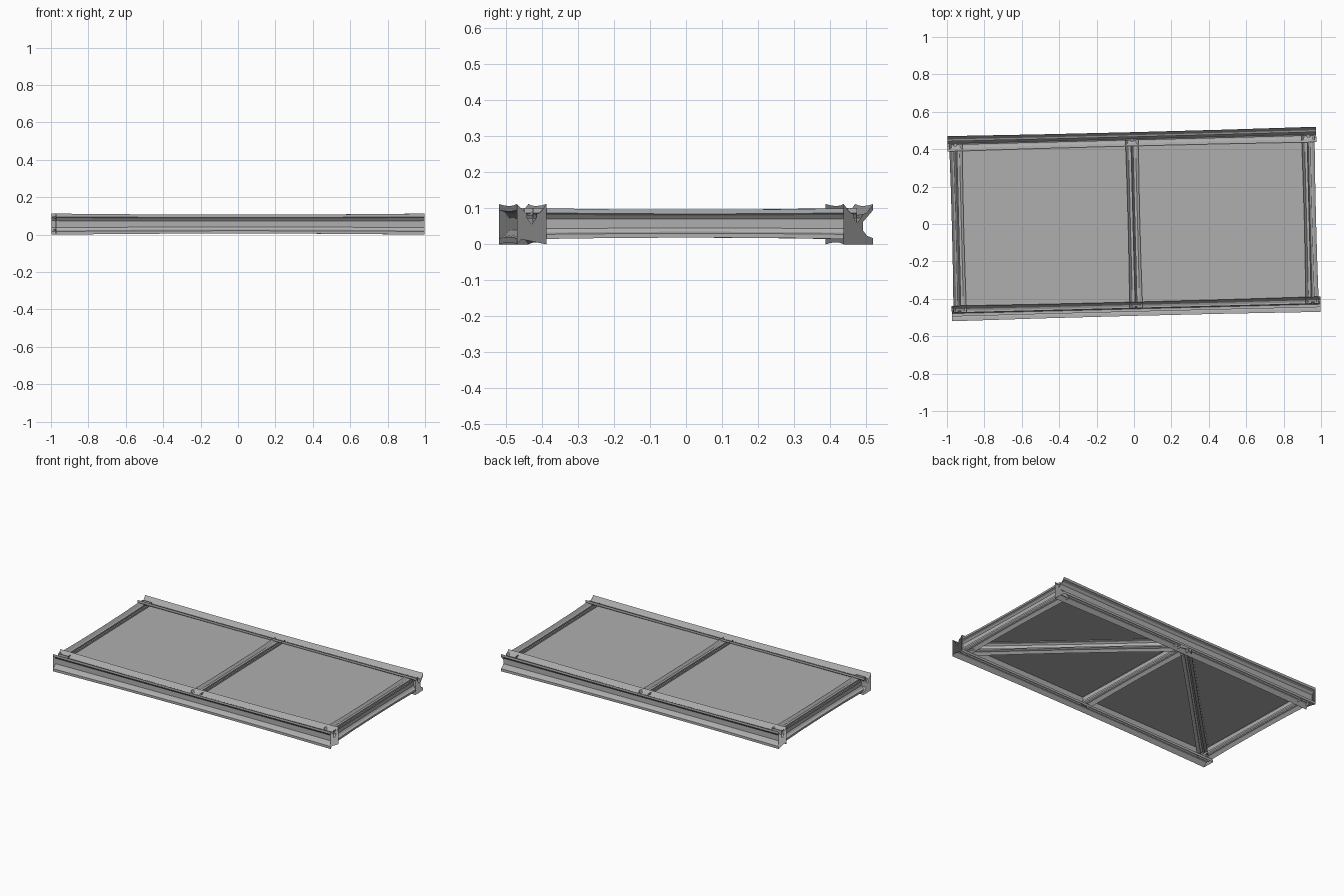
import bpy, bmesh, math
from mathutils import Matrix, Vector

if "Cube" in bpy.data.objects:
    bpy.data.objects.remove(bpy.data.objects["Cube"])

TURN = 0.0254                      # the whole frame sits slightly askew
Z_MID = 0.056

steel = bpy.data.materials.new("dark_steel")
steel.diffuse_color = (0.43, 0.43, 0.43, 1)
steel.use_nodes = True
steel.node_tree.nodes["Principled BSDF"].inputs["Base Color"].default_value = steel.diffuse_color


def i_profile(w, h):
    """Rolled I-section with tapered flanges, centred on the origin."""
    a, b, tw = w / 2, h / 2, w * 0.16
    tip, root = b - h * 0.15, b - h * 0.25
    q = [(a, b), (a, tip), (tw, root)]
    right = q + [(x, -z) for x, z in reversed(q)]
    return right + [(-x, -z) for x, z in reversed(right)]


def finish(name, bm):
    bmesh.ops.recalc_face_normals(bm, faces=bm.faces)
    mesh = bpy.data.meshes.new(name)
    bm.to_mesh(mesh)
    bm.free()
    mesh.materials.append(steel)
    obj = bpy.data.objects.new(name, mesh)
    obj.rotation_euler.z = TURN
    bpy.context.collection.objects.link(obj)
    return obj


def beam(name, start, end, w, h, z=Z_MID, waist=0.1, steps=4):
    """I-beam from start to end, slightly slimmer at mid-span."""
    bm = bmesh.new()
    p, q = Vector((*start, z)), Vector((*end, z))
    d = (q - p).normalized()
    side = Vector((-d.y, d.x, 0))
    profile = i_profile(w, h)
    rings = []
    for i in range(steps + 1):
        t = i / steps
        s = 1 - waist * (1 - (2 * t - 1) ** 2)
        c = p.lerp(q, t)
        rings.append([bm.verts.new(c + side * u * s + Vector((0, 0, v * s)))
                      for u, v in profile])
    for r0, r1 in zip(rings, rings[1:]):
        for k in range(len(r0)):
            n = (k + 1) % len(r0)
            bm.faces.new((r0[k], r0[n], r1[n], r1[k]))
    bm.faces.new(rings[0])
    bm.faces.new(rings[-1])
    return finish(name, bm)


def panel(name, x0, x1, y, z0, z1):
    bm = bmesh.new()
    bmesh.ops.create_cube(bm, size=1, matrix=Matrix.Translation(
        ((x0 + x1) / 2, 0, (z0 + z1) / 2)) @ Matrix.Diagonal((x1 - x0, 2 * y, z1 - z0, 1)))
    return finish(name, bm)


# Long side beams
for label, s in (("front", -1), ("back", 1)):
    beam(label + "_side_beam", (-0.986, s * 0.454), (0.986, s * 0.454), 0.082, 0.112)

# Cross beams between them
for label, x in (("left", -0.942), ("middle", 0), ("right", 0.942)):
    beam(label + "_cross_beam", (x, -0.45), (x, 0.45), 0.07, 0.086, z=0.0575)

# Deck panels and diagonal braces underneath
for label, s in (("left", -1), ("right", 1)):
    x0, x1 = sorted((s * 0.005, s * 0.937))
    panel(label + "_deck_panel", x0, x1, 0.45, 0.072, 0.081)
    beam(label + "_diagonal_brace", (s * 0.03, 0.425), (s * 0.915, -0.425),
         0.066, 0.06, z=0.049)
